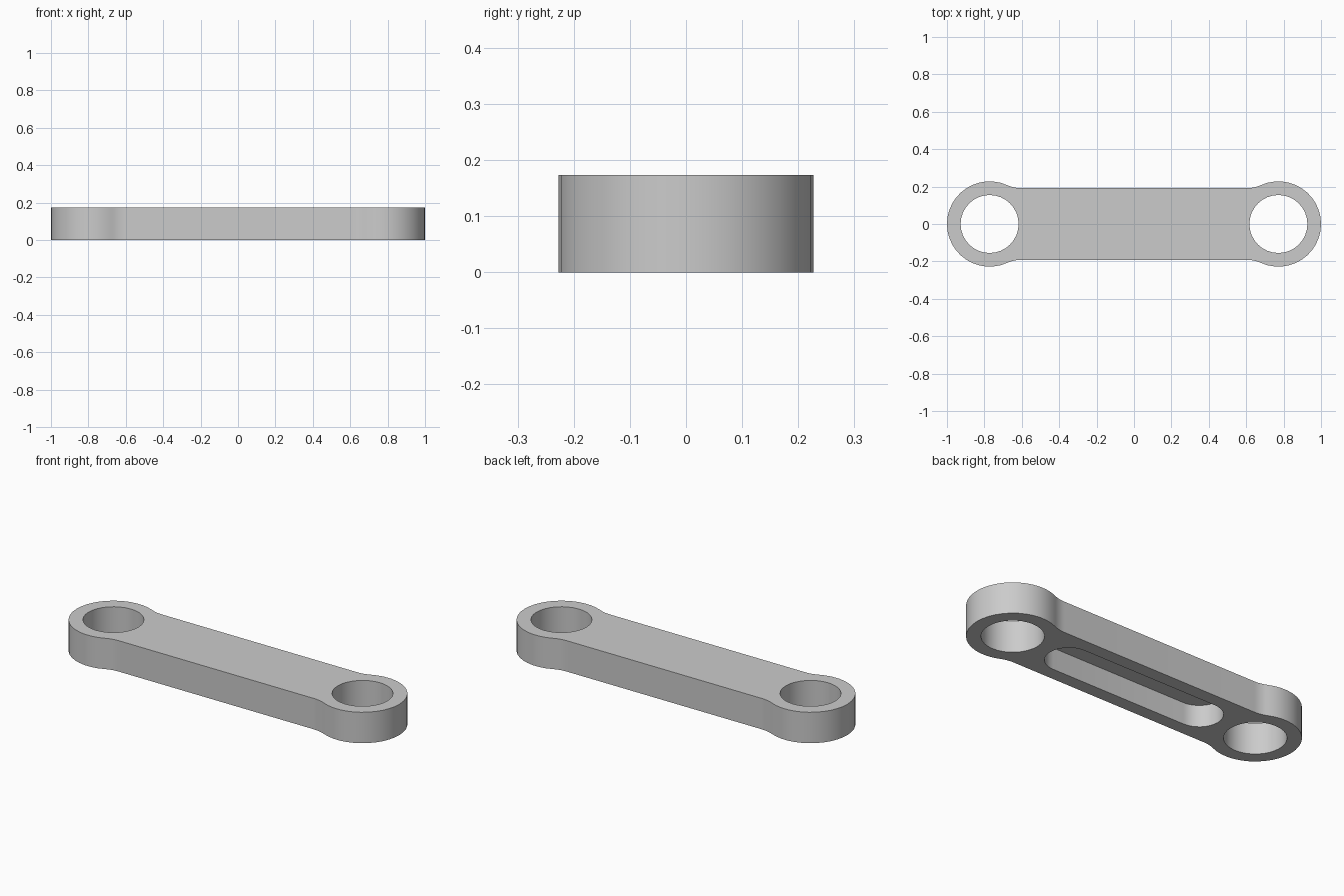
import bpy, bmesh, math

if "Cube" in bpy.data.objects:
    bpy.data.objects.remove(bpy.data.objects["Cube"], do_unlink=True)

HEIGHT = 0.173
EYE_X, EYE_R, BORE_R = 0.772, 0.228, 0.155
BAR_Y, FILLET_X = 0.192, 0.605
SLOT_X, SLOT_R, SLOT_DEPTH = 0.415, 0.119, 0.12

grey = bpy.data.materials.new("plain grey")
grey.use_nodes = True
colour = (0.6, 0.6, 0.6, 1)
grey.diffuse_color = colour
grey.node_tree.nodes["Principled BSDF"].inputs["Base Color"].default_value = colour


def arc(cx, cy, r, start, end, steps):
    """Points along an arc, both ends included."""
    angles = [start + (end - start) * i / steps for i in range(steps + 1)]
    return [(cx + r * math.cos(a), cy + r * math.sin(a)) for a in angles]


def prism(name, outline, z0, z1):
    """Extrude a counter-clockwise outline between two heights."""
    bm = bmesh.new()
    base = bm.faces.new([bm.verts.new((x, y, z0)) for x, y in outline])
    top = bmesh.ops.extrude_face_region(bm, geom=[base], use_keep_orig=True)
    for v in top["geom"]:
        if isinstance(v, bmesh.types.BMVert):
            v.co.z = z1
    bmesh.ops.recalc_face_normals(bm, faces=bm.faces)
    mesh = bpy.data.meshes.new(name)
    bm.to_mesh(mesh)
    bm.free()
    obj = bpy.data.objects.new(name, mesh)
    bpy.context.collection.objects.link(obj)
    mesh.materials.append(grey)
    return obj


# Quarter outline: round eye flowing through a tangent fillet into the bar
dx = EYE_X - FILLET_X
fillet_r = (dx**2 + BAR_Y**2 - EYE_R**2) / (2 * (EYE_R - BAR_Y))
fillet_y = BAR_Y + fillet_r
tangent = math.atan2(fillet_y, -dx)
quarter = arc(EYE_X, 0, EYE_R, 0, tangent, 12)
quarter += arc(FILLET_X, fillet_y, fillet_r, tangent - math.pi, -math.pi / 2, 6)[1:]

# Mirror the quarter into the whole link
half = quarter + [(-x, y) for x, y in reversed(quarter)]
outline = half + [(x, -y) for x, y in reversed(half[1:-1])]
link = prism("connecting_link", outline, 0, HEIGHT)

# Through bores and the blind slot in the underside
cutters = [prism("bore_cutter", arc(s * EYE_X, 0, BORE_R, 0, math.tau, 32)[:-1],
                 -0.1, HEIGHT + 0.1) for s in (-1, 1)]
slot = arc(SLOT_X, 0, SLOT_R, -math.pi / 2, math.pi / 2, 16)
slot += [(-x, -y) for x, y in slot]
cutters.append(prism("slot_cutter", slot, -0.1, SLOT_DEPTH))

bpy.context.view_layer.objects.active = link
for cutter in cutters:
    cutter.hide_render = True
    mod = link.modifiers.new("cut", "BOOLEAN")
    mod.operation = "DIFFERENCE"
    mod.solver = "EXACT"
    mod.object = cutter
    bpy.ops.object.modifier_apply(modifier=mod.name)
    bpy.data.objects.remove(cutter, do_unlink=True)

# Smooth round walls, crisp rims
for obj in bpy.context.selected_objects:
    obj.select_set(False)
link.select_set(True)
bpy.ops.object.shade_smooth_by_angle(angle=math.radians(30))
